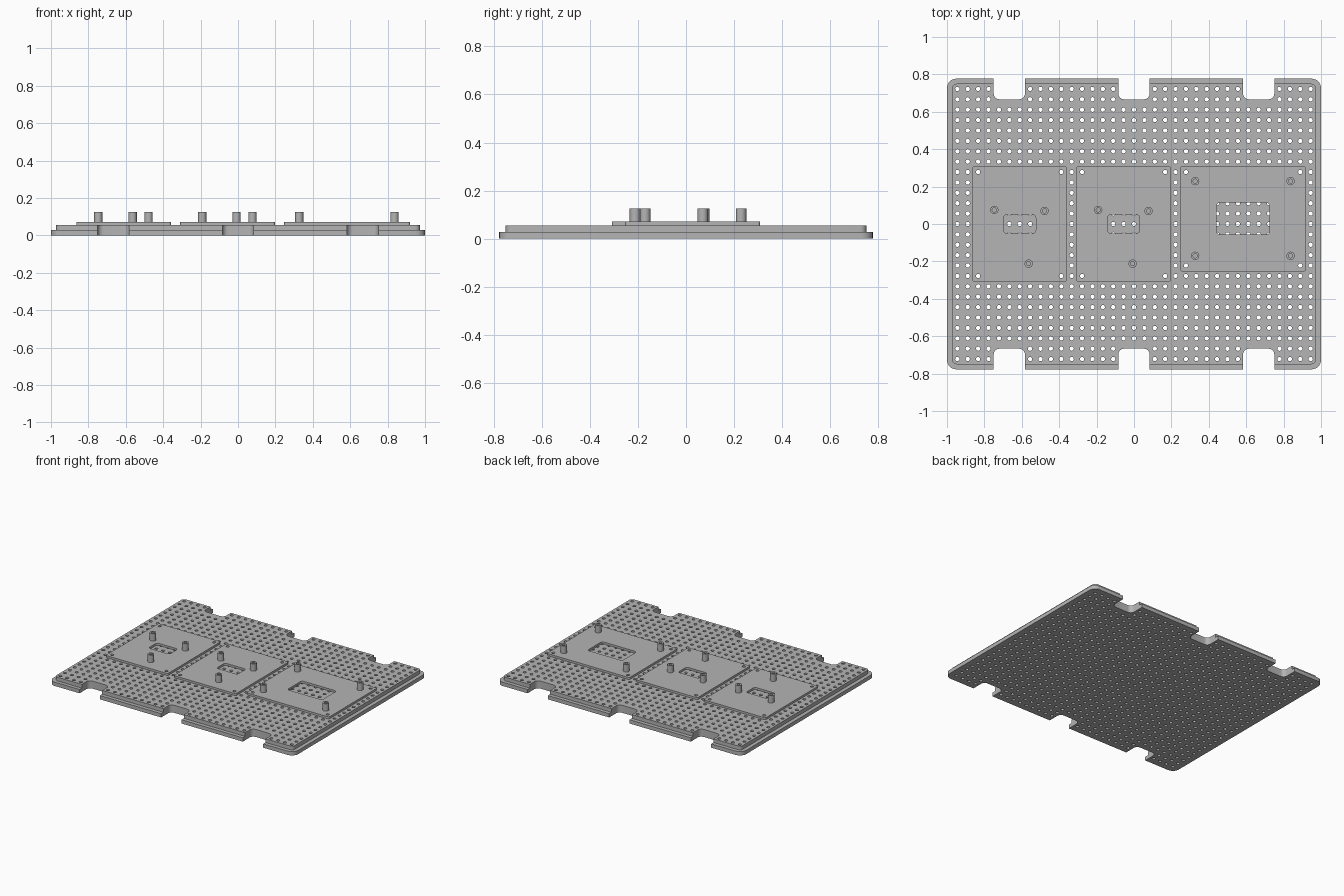
import bpy, bmesh
from math import cos, sin, pi
from mathutils import Vector
from mathutils.geometry import delaunay_2d_cdt

cube = bpy.data.objects.get("Cube")
if cube:
    bpy.data.objects.remove(cube)

PITCH = 1 / 18          # spacing of the perforation
HOLE_R = 0.0115
Z_RIM, Z_BOARD, Z_PLATE, Z_POST = 0.028, 0.0556, 0.071, 0.125

grey = bpy.data.materials.new("plain_grey")
grey.use_nodes = True
GREY = (0.46, 0.46, 0.46, 1)
grey.diffuse_color = GREY
grey.node_tree.nodes["Principled BSDF"].inputs["Base Color"].default_value = GREY


def circle(x, y, r, sides=12):
    return [Vector((x + r * cos(2 * pi * i / sides), y + r * sin(2 * pi * i / sides)))
            for i in range(sides)]


def rounded(corners, steps=6):
    """Outline from right-angled (x, y, radius) corners."""
    out = []
    for i, (x, y, r) in enumerate(corners):
        p = Vector((x, y))
        if r == 0:
            out.append(p)
            continue
        u = (Vector(corners[i - 1][:2]) - p).normalized()
        v = (Vector(corners[(i + 1) % len(corners)][:2]) - p).normalized()
        for k in range(steps + 1):
            t = pi / 2 * k / steps
            out.append(p + r * (u + v - v * cos(t) - u * sin(t)))
    return out


def rect(x0, x1, y0, y1, r):
    return rounded([(x0, y0, r), (x1, y0, r), (x1, y1, r), (x0, y1, r)])


def inside(p, loop):
    hit = False
    for a, b in zip(loop, loop[1:] + loop[:1]):
        if (a.y > p.y) != (b.y > p.y):
            if p.x < a.x + (p.y - a.y) * (b.x - a.x) / (b.y - a.y):
                hit = not hit
    return hit


def prism(name, outline, holes, z0, z1):
    """Solid slab with the given outline and convex through holes."""
    loops = [outline] + holes
    pts, owner, edges = [], [], []
    for n, loop in enumerate(loops):
        base = len(pts)
        pts += loop
        owner += [n] * len(loop)
        edges += [(base + i, base + (i + 1) % len(loop)) for i in range(len(loop))]
    res = delaunay_2d_cdt(pts, edges, [], 0, 1e-6)
    faces, origin = res[2], res[3]

    bm = bmesh.new()
    low = [bm.verts.new((p.x, p.y, z0)) for p in pts]
    top = [bm.verts.new((p.x, p.y, z1)) for p in pts]
    for f in faces:
        tri = [origin[v][0] for v in f]
        ids = {owner[v] for v in tri}
        if len(ids) == 1:
            centre = (pts[tri[0]] + pts[tri[1]] + pts[tri[2]]) / 3
            if ids != {0} or not inside(centre, outline):
                continue
        bm.faces.new([top[v] for v in tri])
        bm.faces.new([low[v] for v in reversed(tri)])
    for a, b in edges:
        bm.faces.new((low[a], low[b], top[b], top[a]))
    bmesh.ops.recalc_face_normals(bm, faces=bm.faces)
    mesh = bpy.data.meshes.new(name)
    bm.to_mesh(mesh)
    bm.free()
    mesh.materials.append(grey)
    ob = bpy.data.objects.new(name, mesh)
    bpy.context.collection.objects.link(ob)
    bpy.ops.object.select_all(action='DESELECT')
    ob.select_set(True)
    bpy.context.view_layer.objects.active = ob
    bpy.ops.object.shade_smooth_by_angle(angle=0.7)
    return ob


# Board outline with three notches along the front and back
NOTCHES = (-12, 0, 12)


def board_outline(hx, hy, r):
    half = [(-hx, -hy, r)]
    w, depth = 1.5 * PITCH, 12 * PITCH
    for c in NOTCHES:
        x = c * PITCH
        half += [(x - w, -hy, 0), (x - w, -depth, 0.03),
                 (x + w, -depth, 0.03), (x + w, -hy, 0)]
    half.append((hx, -hy, r))
    return rounded(half + [(-x, -y, q) for x, y, q in half])


# Regular perforation, left out where the notches are
grid = [circle(c * PITCH, r * PITCH, HOLE_R)
        for r in range(-13, 14) for c in range(-17, 18)
        if not (abs(r) >= 12 and any(abs(c - n) <= 1 for n in NOTCHES))]

prism("lower_board", board_outline(1.0, 0.777, 0.05), grid, 0, Z_RIM)
prism("upper_board", board_outline(0.972, 0.75, 0.025), grid, Z_RIM, Z_BOARD)


# Mounting plates: corner screw holes, a window and hollow standoffs
def mount(name, cols, rows, window, posts):
    m = 0.031
    (c0, c1), (r0, r1) = [[k * PITCH for k in pair] for pair in (cols, rows)]
    holes = [circle(x, y, HOLE_R) for x in (c0, c1) for y in (r0, r1)]
    holes.append(rect(*window, 0.018))
    prism(name + "_plate", rect(c0 - m, c1 + m, r0 - m, r1 + m, 0.012),
          holes, Z_BOARD, Z_PLATE)
    for i, (x, y) in enumerate(posts):
        prism(f"{name}_standoff_{i + 1}", circle(x, y, 0.022, 24),
              [circle(x, y, 0.011, 24)], Z_PLATE, Z_POST)


for name, col in (("right", -11), ("middle", -1)):
    x = col * PITCH
    mount(name, (col - 4, col + 4), (-5, 5),
          (x - 0.086, x + 0.086, -0.05, 0.05),
          [(x - 0.136, 0.075), (x + 0.133, 0.07), (x + 0.048, -0.212)])

mount("left", (5, 16), (-4, 5), (0.441, 0.725, -0.056, 0.114),
      [(x, y) for x in (0.327, 0.837) for y in (-0.17, 0.229)])
